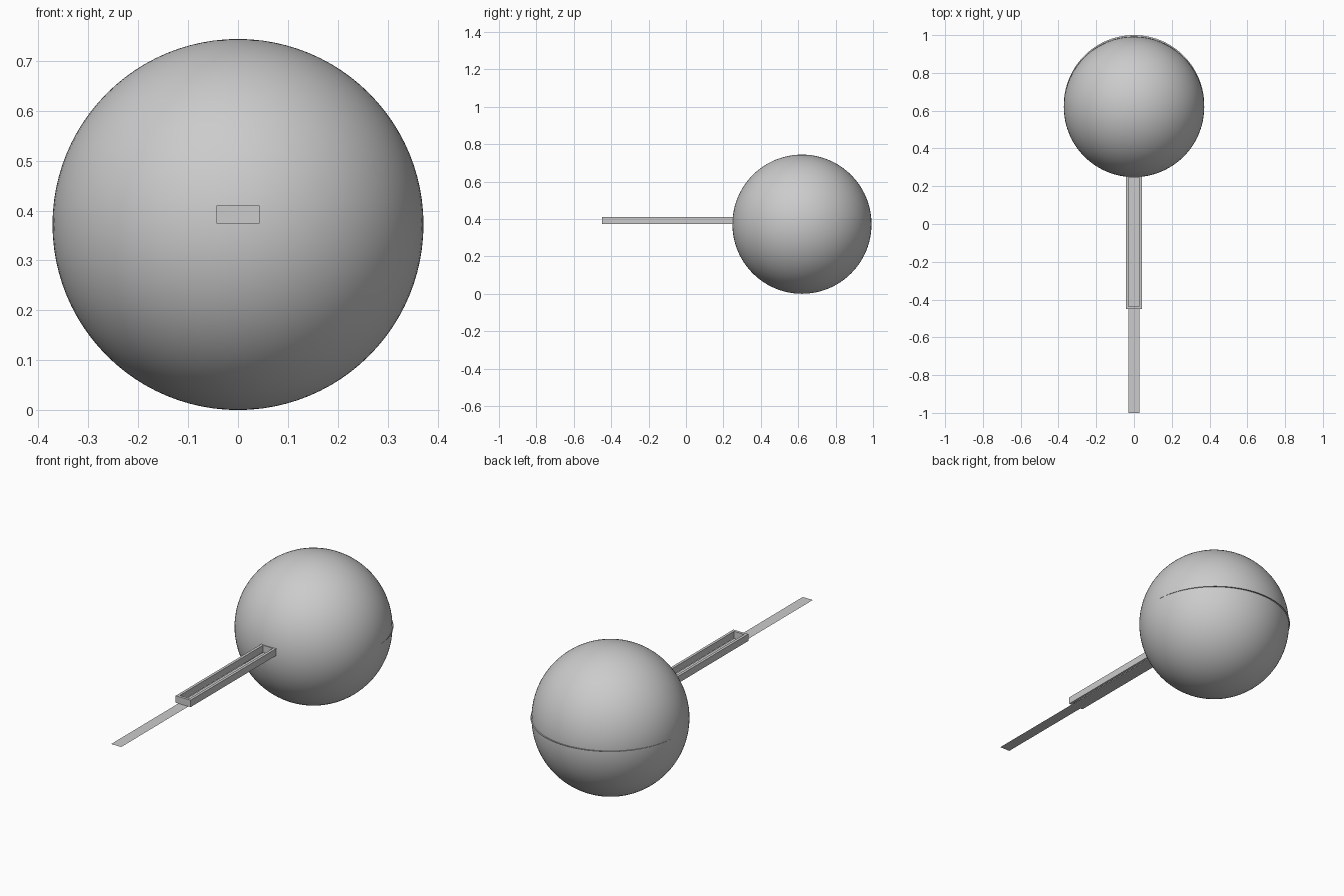
import bpy, bmesh, math

if "Cube" in bpy.data.objects:
    bpy.data.objects.remove(bpy.data.objects["Cube"])

R = 0.372      # ball radius
Z = 0.373      # height of the flat plate


def make_object(name, bm):
    mesh = bpy.data.meshes.new(name)
    bm.to_mesh(mesh)
    bm.free()
    obj = bpy.data.objects.new(name, mesh)
    bpy.context.collection.objects.link(obj)
    return obj


def rectangle(bm, w, y0, y1, z):
    return [bm.verts.new((x, y, z)) for x, y in
            ((-w, y0), (w, y0), (w, y1), (-w, y1))]


# Smooth ball
bpy.ops.mesh.primitive_uv_sphere_add(segments=96, ring_count=48, radius=R,
                                     location=(0, 0.62, R))
bpy.context.object.name = "ball"
bpy.ops.object.shade_smooth()

# Flat keyhole plate: strip running into a disc that peeks out behind the ball
bm = bmesh.new()
half, cy = 0.029, 0.628
start = math.asin(half / R)
points = [(-half, -1.0), (half, -1.0)]
steps = 96
for i in range(steps + 1):
    a = start + (2 * math.pi - 2 * start) * i / steps
    points.append((R * math.sin(a), cy - R * math.cos(a)))
bm.faces.new([bm.verts.new((x, y, Z)) for x, y in points])
make_object("keyhole_plate", bm)

# Rectangular frame standing on the strip
bm = bmesh.new()
loops = [rectangle(bm, 0.043, -0.45, 0.26, 0.374),
         rectangle(bm, 0.043, -0.45, 0.26, 0.41),
         rectangle(bm, 0.029, -0.436, 0.246, 0.41),
         rectangle(bm, 0.029, -0.436, 0.246, 0.374)]
for k in range(4):
    a, b = loops[k], loops[(k + 1) % 4]
    for i in range(4):
        j = (i + 1) % 4
        bm.faces.new((a[i], a[j], b[j], b[i]))
bmesh.ops.recalc_face_normals(bm, faces=bm.faces)
make_object("slot_frame", bm)
